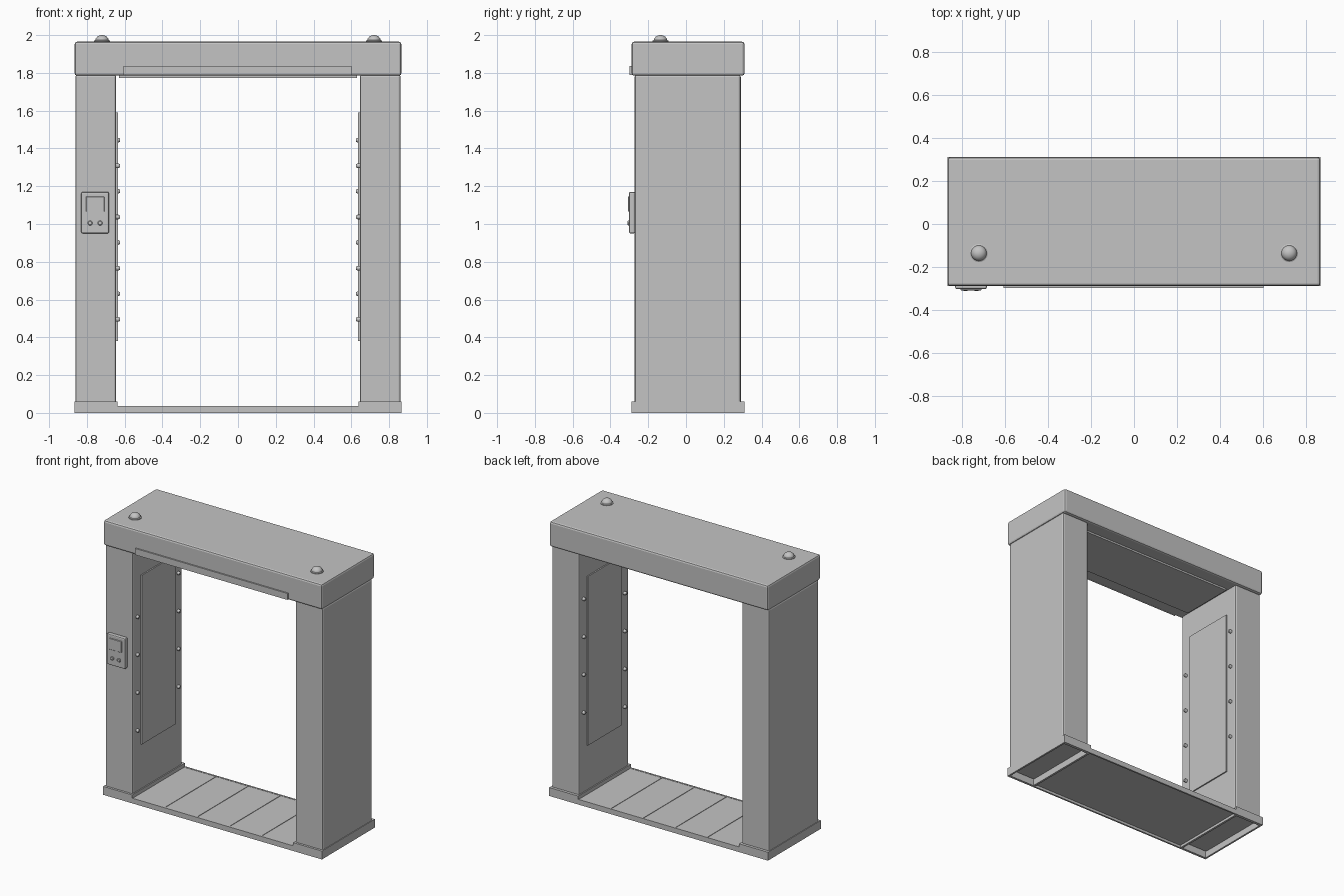
import bpy, bmesh, math
from mathutils import Matrix, Vector

if "Cube" in bpy.data.objects:
    bpy.data.objects.remove(bpy.data.objects["Cube"])

gray = bpy.data.materials.new("plain gray")
gray.diffuse_color = (0.55, 0.55, 0.55, 1)
gray.use_nodes = True
gray.node_tree.nodes["Principled BSDF"].inputs["Base Color"].default_value = gray.diffuse_color


def finish(name, bm, bevel=0.0, segments=1, smooth=False):
    """Turn a bmesh into a named object with optional bevel and smoothing."""
    bmesh.ops.recalc_face_normals(bm, faces=bm.faces[:])
    me = bpy.data.meshes.new(name)
    bm.to_mesh(me)
    bm.free()
    me.materials.append(gray)
    ob = bpy.data.objects.new(name, me)
    bpy.context.collection.objects.link(ob)
    if bevel:
        mod = ob.modifiers.new("edge bevel", 'BEVEL')
        mod.width = bevel
        mod.segments = segments
    if smooth:
        bpy.ops.object.select_all(action='DESELECT')
        ob.select_set(True)
        bpy.context.view_layer.objects.active = ob
        bpy.ops.object.shade_smooth_by_angle(angle=math.radians(35))
    return ob


def add_box(bm, x, y, z):
    """Box from three (low, high) ranges."""
    size = [abs(r[1] - r[0]) for r in (x, y, z)]
    mid = Vector([(r[0] + r[1]) / 2 for r in (x, y, z)])
    bmesh.ops.create_cube(bm, size=1.0,
                          matrix=Matrix.Translation(mid) @ Matrix.Diagonal((*size, 1)))


def box(name, x, y, z, bevel=0.0, segments=1):
    bm = bmesh.new()
    add_box(bm, x, y, z)
    return finish(name, bm, bevel, segments)


def lathe(name, profile, spots, axis, steps=24):
    """Spin an (r, h) profile round the axis direction at each spot."""
    bm = bmesh.new()
    turn = Vector((0, 0, 1)).rotation_difference(Vector(axis)).to_matrix().to_4x4()
    for spot in spots:
        place = Matrix.Translation(Vector(spot)) @ turn
        verts = [bm.verts.new(place @ Vector((r, 0, h))) for r, h in profile]
        edges = [bm.edges.new(p) for p in zip(verts, verts[1:])]
        bmesh.ops.spin(bm, geom=verts + edges, cent=spot, axis=axis,
                       angle=2 * math.pi, steps=steps, use_duplicate=False)
    bmesh.ops.remove_doubles(bm, verts=bm.verts[:], dist=1e-5)
    return finish(name, bm, smooth=True)


FRONT, BACK = -0.288, 0.31

# Header beam with thin plates on the front and the underside
box("header", (-0.865, 0.865), (FRONT, BACK), (1.785, 1.965), 0.013, 2)
box("header_front_plate", (-0.605, 0.6), (-0.298, -0.28), (1.79, 1.836))
box("header_under_plate", (-0.63, 0.63), (-0.19, 0.21), (1.772, 1.79))

# Pillars, inner panels, sensor studs and hollow base collars on both sides
for s, side in ((-1, "left"), (1, "right")):
    box(side + "_pillar", (s * 0.645, s * 0.861), (-0.272, 0.29), (0.045, 1.79), 0.012, 2)
    box(side + "_inner_panel", (s * 0.636, s * 0.65), (-0.18, 0.2), (0.38, 1.59))

    studs = [(s * 0.646, y, z0 + 0.271 * k)
             for y, z0 in ((-0.222, 0.495), (0.242, 0.631)) for k in range(4)]
    lathe(side + "_sensor_studs",
          [(0.012, 0), (0.012, 0.013), (0.009, 0.02), (0.0, 0.022)],
          studs, (-s, 0, 0), 12)

    bm = bmesh.new()
    for x in ((s * 0.637, s * 0.652), (s * 0.853, s * 0.866)):
        add_box(bm, x, (FRONT, BACK), (0, 0.06))
    for y in ((FRONT, -0.271), (0.289, BACK)):
        add_box(bm, (s * 0.652, s * 0.853), y, (0, 0.06))
    finish(side + "_base_collar", bm)

# Walkway: edge rails and five floor planks with narrow seams
bm = bmesh.new()
for y in ((FRONT, -0.276), (0.298, BACK)):
    add_box(bm, (-0.637, 0.637), y, (0, 0.037))
finish("floor_rails", bm)
bm = bmesh.new()
pitch = 1.274 / 5
for k in range(5):
    x0 = -0.637 + k * pitch
    add_box(bm, (x0 + 0.002, x0 + pitch - 0.002), (-0.276, 0.298), (0.02, 0.035))
add_box(bm, (-0.637, 0.637), (-0.276, 0.298), (0.018, 0.028))
finish("floor_planks", bm)

# Control box on the left pillar: housing, screen and two buttons
box("control_box", (-0.83, -0.683), (-0.302, -0.27), (0.95, 1.17), 0.008, 2)
box("control_screen", (-0.805, -0.708), (-0.308, -0.298), (1.065, 1.145), 0.002)
lathe("control_buttons", [(0.013, 0), (0.013, 0.006), (0.009, 0.009), (0, 0.009)],
      [(-0.783, -0.301, 1.005), (-0.73, -0.301, 1.005)], (0, -1, 0), 16)

# Signal domes with base rings on top of the header
spots = [(s * 0.72, -0.135, 1.962) for s in (-1, 1)]
lathe("dome_rings", [(0.042, 0), (0.042, 0.008), (0.036, 0.011)], spots, (0, 0, 1))
arc = [(0.036 * math.cos(a), 0.008 + 0.03 * math.sin(a))
       for a in (i * math.pi / 12 for i in range(6))] + [(0, 0.038)]
lathe("signal_domes", arc, spots, (0, 0, 1))
